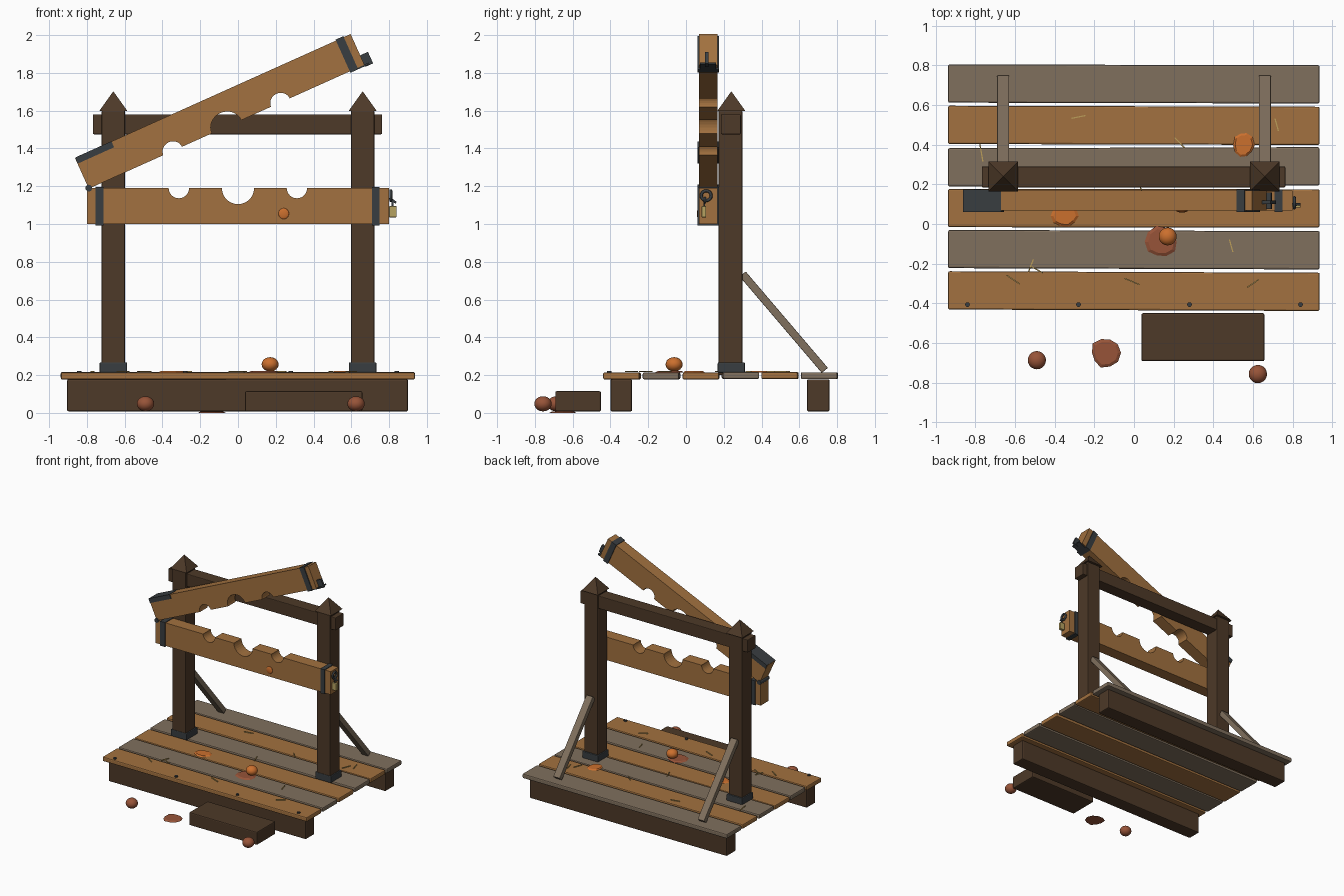
import bpy, bmesh, math, random
from mathutils import Vector, Matrix

if "Cube" in bpy.data.objects:
    bpy.data.objects.remove(bpy.data.objects["Cube"])
random.seed(4)


def material(name, r, g, b):
    m = bpy.data.materials.new(name)
    m.use_nodes = True
    m.diffuse_color = (r, g, b, 1)
    m.node_tree.nodes["Principled BSDF"].inputs["Base Color"].default_value = (r, g, b, 1)
    return m


OAK = material("warm oak", .36, .165, .05)
GREY = material("weathered wood", .215, .16, .11)
DARK = material("dark timber", .075, .041, .021)
IRON = material("dark iron", .04, .047, .052)
BRASS = material("brass", .47, .36, .12)
STRAW = material("straw", .5, .34, .1)
ORANGE = material("orange fruit", .6, .16, .027)
RED = material("rotten red", .31, .088, .04)


def finish(bm, name, mat, bevel=0, smooth=False):
    bmesh.ops.recalc_face_normals(bm, faces=bm.faces[:])
    me = bpy.data.meshes.new(name)
    bm.to_mesh(me)
    bm.free()
    me.materials.append(mat)
    ob = bpy.data.objects.new(name, me)
    bpy.context.collection.objects.link(ob)
    if bevel:
        mod = ob.modifiers.new("soft edges", "BEVEL")
        mod.width = bevel
        mod.segments = 2
    if smooth:
        for p in me.polygons:
            p.use_smooth = True
    return ob


def box(name, mat, x, y, z, bevel=0.0, matrix=None):
    """Box from (min, max) ranges, optionally moved by a matrix."""
    bm = bmesh.new()
    bmesh.ops.create_cube(bm, size=1)
    for v in bm.verts:
        v.co = Vector([(r[0] + r[1]) / 2 + c * (r[1] - r[0]) for r, c in zip((x, y, z), v.co)])
    ob = finish(bm, name, mat, bevel)
    if matrix:
        ob.matrix_world = matrix
    return ob


def ball(name, mat, loc, size):
    bm = bmesh.new()
    bmesh.ops.create_uvsphere(bm, u_segments=20, v_segments=12, radius=1)
    ob = finish(bm, name, mat, smooth=True)
    ob.location, ob.scale = loc, size
    return ob


def cylinder(name, mat, loc, radius, depth, rot=(0, 0, 0), sides=12):
    bm = bmesh.new()
    bmesh.ops.create_cone(bm, cap_ends=True, segments=sides, radius1=radius, radius2=radius, depth=depth)
    ob = finish(bm, name, mat)
    ob.location, ob.rotation_euler = loc, rot
    return ob


def splat(name, mat, x, y, z, rx, ry):
    """Thin irregular pulp puddle."""
    bm = bmesh.new()
    ring = []
    for i in range(10):
        a = math.tau * i / 10
        k = random.uniform(.85, 1.05)
        ring.append(bm.verts.new((x + rx * k * math.cos(a), y + ry * k * math.sin(a), z)))
    face = bm.faces.new(ring)
    new = bmesh.ops.extrude_face_region(bm, geom=[face])["geom"]
    for v in new:
        if isinstance(v, bmesh.types.BMVert):
            v.co = Vector((x, y, z + .008)) + (v.co - Vector((x, y, z))) * .8
    return finish(bm, name, mat)


def notched_board(name, side):
    """Holding board; its notched edge lies on local z = 0, body on the given side."""
    height = .19
    pts = [(0, 0)]
    for cx, r in ((.487, .054), (.8, .085), (1.112, .054)):
        for i in range(17):
            a = math.pi * (1 - i / 16)
            pts.append((cx + r * math.cos(a), side * r * math.sin(a)))
    pts += [(1.6, 0), (1.6, side * height), (0, side * height)]
    bm = bmesh.new()
    face = bm.faces.new([bm.verts.new((px, .068, pz)) for px, pz in pts])
    new = bmesh.ops.extrude_face_region(bm, geom=[face])["geom"]
    bmesh.ops.translate(bm, vec=(0, .1, 0), verts=[v for v in new if isinstance(v, bmesh.types.BMVert)])
    return finish(bm, name, OAK)


# Deck planks, sleepers and step
for i in range(6):
    y0 = -.435 + i * .209
    dz = random.uniform(-.002, .002)
    yaw = Matrix.Rotation(random.uniform(-.005, .005), 4, 'Z')
    box(f"deck_plank_{i + 1}", GREY if i % 2 else OAK, (-.938, .936), (y0, y0 + .193),
        (.178 + dz, .215 + dz), .008, Matrix.Translation((0, y0, 0)) @ yaw @ Matrix.Translation((0, -y0, 0)))
box("front_sleeper", DARK, (-.905, .9), (-.4, -.285), (.008, .178), .008)
box("back_sleeper", DARK, (-.905, .9), (.64, .76), (.008, .178), .008)
box("step", DARK, (.037, .658), (-.692, -.45), (.008, .115), .008)
for i in range(4):
    cylinder(f"deck_nail_{i + 1}", IRON, (-.84 + .56 * i, -.407, .216), .012, .014)

# Posts with collars, pointed caps and rear braces
for side, s in (("right", -1), ("left", 1)):
    cx = .66 * s
    box(side + "_post", DARK, (cx - .062, cx + .062), (.172, .298), (.2, 1.6), .006)
    box(side + "_collar", IRON, (cx - .073, cx + .073), (.168, .312), (.212, .268), .006)
    bm = bmesh.new()
    bmesh.ops.create_cone(bm, cap_ends=True, segments=4, radius1=.075 * math.sqrt(2), radius2=0, depth=.105,
                          matrix=Matrix.Translation((cx, .24, 1.65)) @ Matrix.Rotation(math.pi / 4, 4, 'Z'))
    finish(bm, side + "_post_cap", DARK)
    top, foot = Vector((cx, .3, .735)), Vector((cx, .735, .225))
    d = top - foot
    box(side + "_brace", GREY, (-.03, .03), (-.021, .021), (-d.length / 2, d.length / 2), .004,
        Matrix.Translation((top + foot) / 2) @ Matrix.Rotation(-math.atan2(d.y, d.z), 4, 'X'))
box("crossbeam", DARK, (-.768, .763), (.185, .29), (1.475, 1.58), .005)

# Fixed lower board with iron bands
lower = notched_board("lower_board", -1)
lower.location = (-.8, 0, 1.19)
box("lower_right_band", IRON, (-.755, -.711), (.061, .175), (.993, 1.195))
box("lower_left_band", IRON, (.71, .748), (.061, .175), (.993, 1.195))

# Raised upper board, swung open on its hinge
swing = Matrix.Translation((-.79, 0, 1.187)) @ Matrix.Rotation(math.radians(-24.2), 4, 'Y')
upper = notched_board("upper_board", 1)
upper.matrix_world = swing
upper.scale.z = .94
box("hinge_strap", IRON, (.002, .212), (.061, .175), (.145, .18), 0, swing)
box("upper_band", IRON, (1.515, 1.56), (.061, .175), (-.008, .184), 0, swing)
box("hasp_plate", IRON, (1.56, 1.625), (.075, .16), (-.008, .002), 0, swing)
box("hasp_tongue", IRON, (1.6, 1.645), (.1, .118), (-.012, .055), 0, swing)
cylinder("hinge_pin", IRON, (-.79, .118, 1.19), .018, .115, (math.pi / 2, 0, 0))

# Padlock on the end of the lower board
bpy.ops.mesh.primitive_torus_add(major_radius=.026, minor_radius=.008, major_segments=20, minor_segments=8,
                                 location=(.809, .107, 1.15), rotation=(0, math.pi / 2, 0))
ring = bpy.context.object
ring.name = "staple_ring"
ring.data.materials.append(IRON)
bpy.ops.object.shade_smooth()
box("lock_shackle", IRON, (-.022, .022), (-.006, .006), (-.006, .006), 0,
    Matrix.Translation((.819, .1, 1.125)) @ Matrix.Rotation(math.radians(35), 4, 'Y'))
box("shackle_bar", IRON, (.813, .823), (.092, .1), (1.085, 1.13))
box("padlock", BRASS, (.8, .84), (.083, .107), (1.035, 1.095), .004)

# Thrown fruit and pulp
ball("deck_fruit", ORANGE, (.17, -.063, .257), (.045, .045, .038))
ball("stuck_fruit", ORANGE, (.242, .066, 1.055), (.028, .008, .029))
ball("ground_fruit_1", RED, (-.49, -.687, .048), (.046, .046, .04))
ball("ground_fruit_2", RED, (.625, -.757, .048), (.046, .046, .04))
splat("deck_pulp_red", RED, .14, -.09, .215, .085, .082)
splat("deck_pulp_front", ORANGE, -.35, .04, .215, .072, .06)
splat("deck_pulp_back", ORANGE, .553, .4, .215, .055, .066)
splat("ground_pulp", RED, -.143, -.65, 0, .08, .08)

# Scattered straw
spots = [(-.28, .54, .2), (.23, .41, -.8), (-.77, .36, -1.4), (.72, .5, -1.3), (.67, .46, 1.2), (.49, -.11, -1.3),
         (-.61, -.28, -.6), (-.52, -.21, 1.2), (-.49, -.23, -.5), (-.01, -.29, -.4), (.6, -.3, .6), (.03, .19, -1.2)]
for i, (x, y, a) in enumerate(spots):
    half = random.uniform(.03, .045)
    box(f"straw_{i + 1}", STRAW, (-half, half), (-.003, .003), (-.003, .003), 0,
        Matrix.Translation((x, y, .219)) @ Matrix.Rotation(a, 4, 'Z'))
